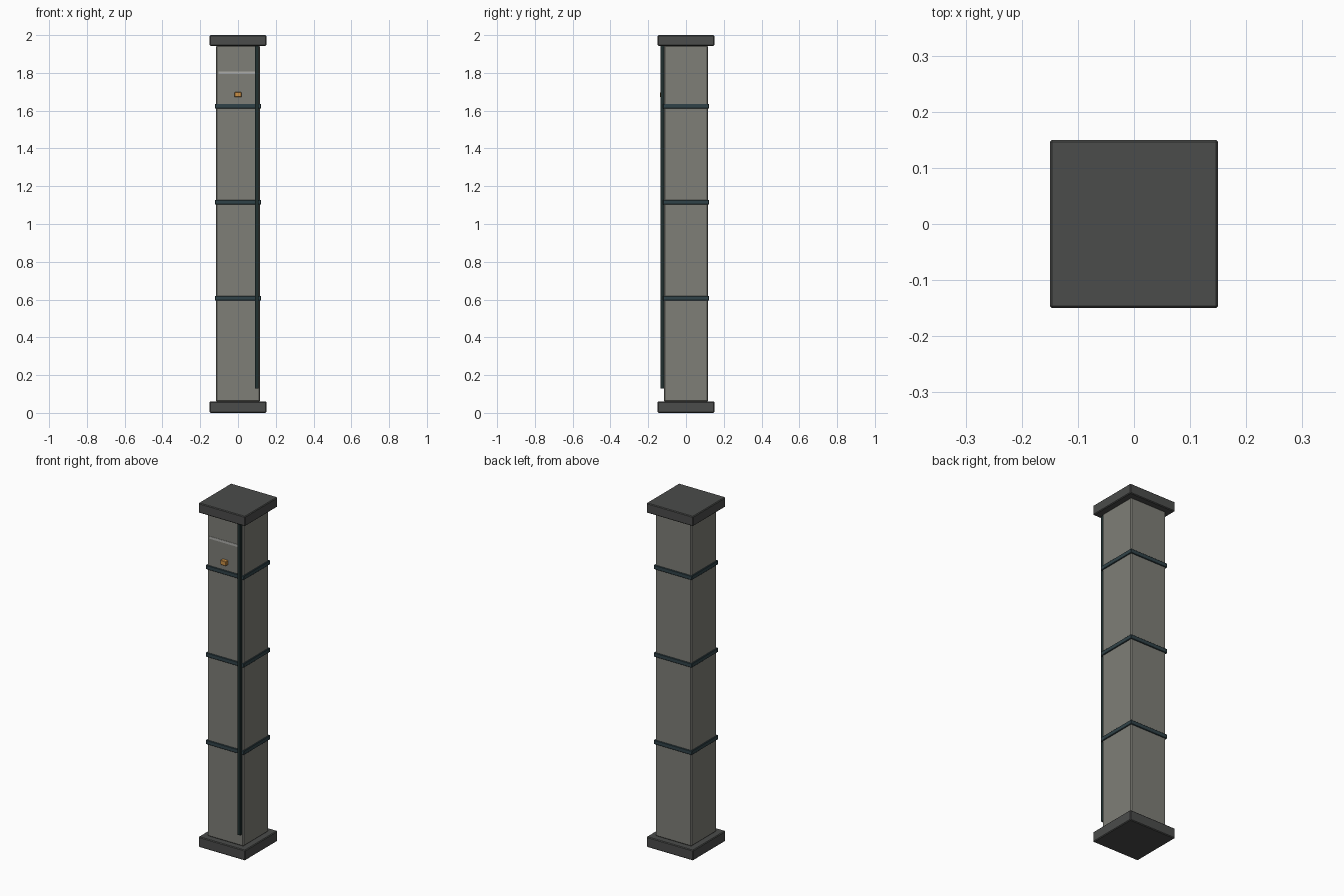
import bpy

if "Cube" in bpy.data.objects:
    bpy.data.objects.remove(bpy.data.objects["Cube"])


def material(name, color):
    m = bpy.data.materials.new(name)
    m.diffuse_color = (*color, 1)
    m.use_nodes = True
    m.node_tree.nodes["Principled BSDF"].inputs["Base Color"].default_value = m.diffuse_color
    return m


def box(name, lo, hi, mat, bevel=0.0):
    center = [(a + b) / 2 for a, b in zip(lo, hi)]
    bpy.ops.mesh.primitive_cube_add(size=1, location=center)
    ob = bpy.context.object
    ob.name = name
    ob.scale = [b - a for a, b in zip(lo, hi)]
    bpy.ops.object.transform_apply(location=False, rotation=False, scale=True)
    ob.data.materials.append(mat)
    if bevel:
        mod = ob.modifiers.new("edge_bevel", 'BEVEL')
        mod.width = bevel
        mod.segments = 1
    return ob


def square(name, half, z0, z1, mat, bevel=0.0):
    return box(name, (-half, -half, z0), (half, half, z1), mat, bevel)


stone = material("warm_grey", (0.21, 0.21, 0.185))
dark = material("dark_grey", (0.07, 0.072, 0.07))
teal = material("dark_teal", (0.03, 0.055, 0.065))
green = material("dark_green", (0.015, 0.03, 0.03))
pale = material("pale_grey", (0.42, 0.42, 0.4))
amber = material("amber", (0.6, 0.28, 0.06))

# Shaft with base and cap plates
square("shaft", 0.116, 0.06, 1.945, stone, 0.005)
square("base_plate", 0.15, 0.0, 0.06, dark, 0.004)
square("cap_plate", 0.15, 1.943, 2.0, dark, 0.004)

# Bands around the shaft
for i, z in enumerate((0.607, 1.115, 1.624)):
    square(f"band_{i + 1}", 0.122, z - 0.012, z + 0.012, teal, 0.002)

# Front details: conduit strip, scratch line and indicator light
box("conduit", (0.09, -0.135, 0.13), (0.108, -0.114, 1.944), green)
box("scratch_line", (-0.102, -0.118, 1.793), (0.1, -0.114, 1.807), pale)
box("indicator_light", (-0.018, -0.137, 1.672), (0.018, -0.114, 1.698), amber, 0.002)
